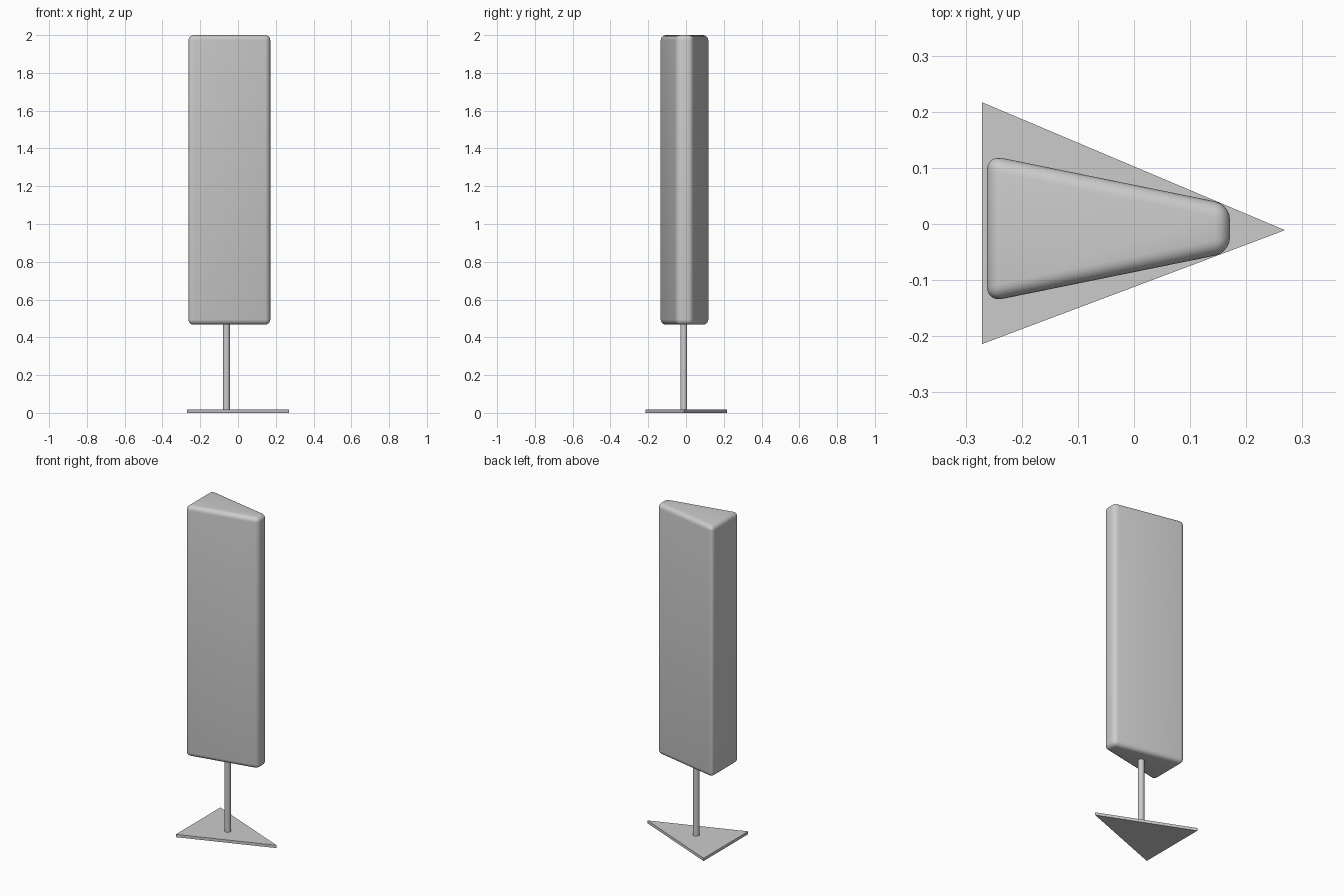
import bpy
import bmesh
from math import radians

cube = bpy.data.objects.get("Cube")
if cube:
    bpy.data.objects.remove(cube, do_unlink=True)

grey = bpy.data.materials.new("plain grey")
grey.use_nodes = True
colour = (0.6, 0.6, 0.6, 1)
grey.diffuse_color = colour
grey.node_tree.nodes["Principled BSDF"].inputs["Base Color"].default_value = colour


def prism(name, outline, bottom, top):
    """Extrude a counter-clockwise outline upwards."""
    bm = bmesh.new()
    face = bm.faces.new([bm.verts.new((x, y, bottom)) for x, y in outline])
    up = bmesh.ops.extrude_face_region(bm, geom=[face])["geom"]
    for v in up:
        if isinstance(v, bmesh.types.BMVert):
            v.co.z = top
    bmesh.ops.recalc_face_normals(bm, faces=bm.faces)
    mesh = bpy.data.meshes.new(name)
    bm.to_mesh(mesh)
    bm.free()
    obj = bpy.data.objects.new(name, mesh)
    bpy.context.collection.objects.link(obj)
    mesh.materials.append(grey)
    return obj


def smooth(obj, angle):
    bpy.ops.object.select_all(action="DESELECT")
    obj.select_set(True)
    bpy.context.view_layer.objects.active = obj
    bpy.ops.object.shade_smooth_by_angle(angle=radians(angle))


# Thin triangular foot
prism("base_plate", [(-0.271, -0.214), (0.269, -0.011), (-0.271, 0.217)], 0, 0.017)

# Round post, running a little into the body
bpy.ops.mesh.primitive_cylinder_add(vertices=32, radius=0.018, depth=0.48,
                                    location=(-0.061, -0.012, 0.25))
post = bpy.context.object
post.name = "post"
post.data.materials.append(grey)
smooth(post, 40)

# Tall wedge body with rounded edges
mid, wide, narrow = -0.008, 0.131, 0.043
body = prism("wedge_body", [(-0.262, mid - wide), (0.171, mid - narrow),
                            (0.171, mid + narrow), (-0.262, mid + wide)], 0.467, 2)
bevel = body.modifiers.new("rounded edges", "BEVEL")
bevel.width = 0.027
bevel.segments = 5
bevel.limit_method = "NONE"
bpy.context.view_layer.objects.active = body
bpy.ops.object.modifier_apply(modifier=bevel.name)
smooth(body, 60)
